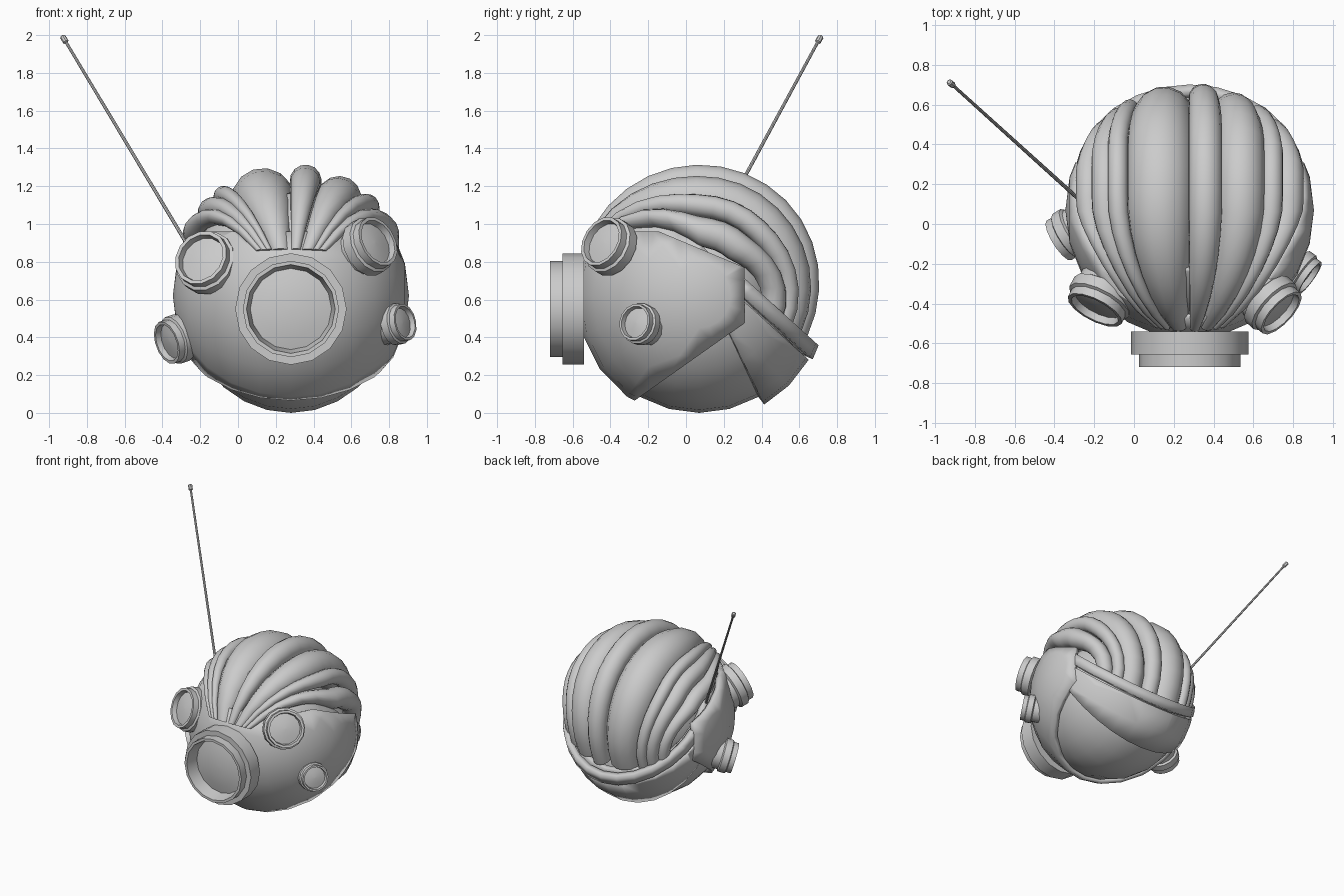
import bpy, bmesh
from math import sin, cos, pi, radians, sqrt
from mathutils import Vector, Matrix

if "Cube" in bpy.data.objects:
    bpy.data.objects.remove(bpy.data.objects["Cube"])


def finish(name, bm, angle=32):
    bmesh.ops.recalc_face_normals(bm, faces=bm.faces)
    me = bpy.data.meshes.new(name)
    bm.to_mesh(me)
    bm.free()
    ob = bpy.data.objects.new(name, me)
    bpy.context.collection.objects.link(ob)
    bpy.ops.object.select_all(action='DESELECT')
    ob.select_set(True)
    bpy.context.view_layer.objects.active = ob
    bpy.ops.object.shade_smooth_by_angle(angle=radians(angle))
    return ob


def skin(bm, rings):
    """Join rings of vertices into a capped tube."""
    n = len(rings[0])
    for a, b in zip(rings, rings[1:]):
        for i in range(n):
            j = (i + 1) % n
            bm.faces.new((a[i], a[j], b[j], b[i]))
    bm.faces.new(rings[0])
    bm.faces.new(rings[-1])


def shell(name, radii, cuts, thick, segs=24, rings=14):
    """Ellipsoid trimmed by planes (ny, nz, d), keeping ny*y + nz*z < d."""
    bm = bmesh.new()
    bmesh.ops.create_uvsphere(bm, u_segments=segs, v_segments=rings, radius=1)
    bmesh.ops.transform(bm, matrix=Matrix.Translation((0.28, 0.07, 0.62))
                        @ Matrix.Diagonal((*radii, 1))
                        @ Matrix.Rotation(pi / 2, 4, 'Y'), verts=bm.verts)
    for ny, nz, d in cuts:
        n = Vector((0, ny, nz))
        k = d / n.length_squared
        bmesh.ops.bisect_plane(bm, geom=bm.verts[:] + bm.edges[:] + bm.faces[:],
                               plane_co=n * k, plane_no=n, clear_outer=True)
    ob = finish(name, bm)
    if thick:
        mod = ob.modifiers.new("thickness", 'SOLIDIFY')
        mod.thickness = thick
        mod.offset = -1
    return ob


def lathe(name, base, axis, profile, sides):
    """Spin (radius, height) points about an axis starting at base."""
    rot = Vector(axis).to_track_quat('Z', 'Y')
    bm = bmesh.new()
    rings = [[bm.verts.new(Vector(base) + rot @ Vector(
        (r * cos(2 * pi * i / sides), r * sin(2 * pi * i / sides), h)))
        for i in range(sides)] for r, h in profile]
    skin(bm, rings)
    return finish(name, bm)


def smooth(t):
    t = max(0, min(1, t))
    return t * t * (3 - 2 * t)


def hair_lobe(name, phi, rad, steps=16, sides=14):
    """Fat tube gathered at the forehead, running over the head into the back bowl."""
    c = Vector((0.28, 0.075, 0.67))
    bm = bmesh.new()
    rings = []
    for k in range(steps + 1):
        s = k / steps
        a = radians(162 - 187 * s)
        gather = sin(pi / 2 * min(1, s / 0.42))
        back = smooth((s - 0.6) / 0.4)
        sx = sin(phi) * (0.3 + 0.7 * gather - 0.2 * back)
        cx = sqrt(1 - sx * sx)
        e = Vector((sx, cos(a) * cx, sin(a) * cx))
        w = Vector((cx, -cos(a) * sx, -sin(a) * sx))
        r = rad * (0.3 + 0.7 * gather - 0.2 * back)
        p = c + e * (0.65 - 0.02 * back - r)
        rings.append([bm.verts.new(p + r * (cos(2 * pi * i / sides) * e + sin(2 * pi * i / sides) * w))
                      for i in range(sides)])
    skin(bm, rings)
    return finish(name, bm, 40)


# Head core, lower bowl and face plate
shell("inner_head", (0.46, 0.44, 0.44), [], 0)
shell("lower_bowl", (0.57, 0.62, 0.62), [(0.67, 0.74, 0.71)], 0.04)
shell("face_plate", (0.625, 0.65, 0.66),
      [(0.577, -0.817, -0.21), (1, 0, 0.31), (0.387, 0.922, 0.83), (0, 1, 0.96)], 0.04, 20, 12)

# Back band and rim lip
shell("back_band", (0.61, 0.672, 0.672),
      [(-0.9, -0.44, -0.392), (0.67, 0.74, 0.643)], 0.06)
shell("rim_lip", (0.61, 0.69, 0.69),
      [(-0.67, -0.74, -0.66), (0.67, 0.74, 0.735), (-1, 0, -0.27)], 0.05)

# Fat lobes over the top: (angle from vertical, radius)
for i, (deg, rad) in enumerate([(-60, 0.065), (-47, 0.07), (-37, 0.05), (-18, 0.17),
                                (8, 0.085), (29, 0.12), (44, 0.06), (60, 0.08)]):
    hair_lobe(f"hair_lobe_{i + 1}", radians(deg), rad)

# Large front port
lathe("front_port", (0.28, -0.54, 0.55), (0, -1, 0),
      [(0.295, 0), (0.295, 0.115), (0.255, 0.115), (0.255, 0.18), (0.235, 0.18),
       (0.215, 0.08), (0.15, 0.095), (0.07, 0.105), (0.01, 0.107)], 16)


# Stepped side ports, located by centre and facing direction
def port(name, centre, axis, r, length):
    a = Vector(axis).normalized()
    prof = [(0.88, 0), (0.88, .4), (1, .45), (1, .74), (.9, .78), (.9, 1),
            (.78, 1), (.74, .82), (.4, .87), (.03, .89)]
    lathe(name, Vector(centre) - a * length * 0.62, a,
          [(r * p, length * h) for p, h in prof], 14)


port("upper_port_left", (-0.165, -0.37, 0.795), (-0.42, -0.82, 0.36), 0.168, 0.2)
port("upper_port_right", (0.69, -0.40, 0.88), (0.66, -0.62, 0.36), 0.155, 0.2)
port("lower_port_left", (-0.325, -0.05, 0.39), (-0.8, -0.5, -0.28), 0.13, 0.17)
port("lower_port_right", (0.84, -0.24, 0.47), (0.78, -0.56, 0.18), 0.11, 0.15)

# Antenna rod with tip
base, tip = Vector((-0.25, 0.10, 0.86)), Vector((-0.93, 0.715, 1.995))
length = (tip - base).length
lathe("antenna", base, tip - base,
      [(0.01, 0), (0.008, length - 0.045), (0.016, length - 0.04), (0.016, length - 0.005), (0.01, length)], 8)
